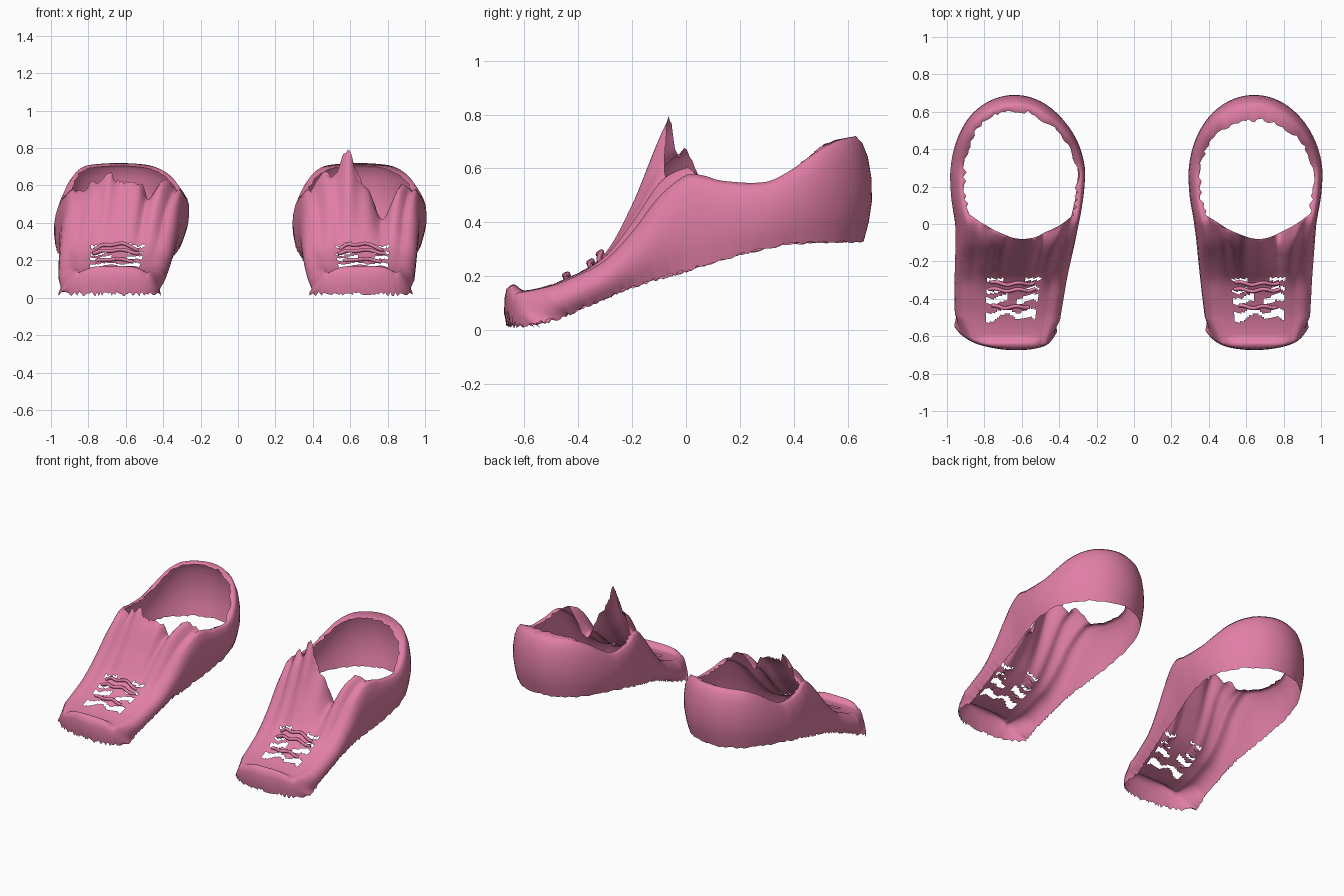
import bpy, bmesh, math, random

cube = bpy.data.objects.get("Cube")
if cube:
    bpy.data.objects.remove(cube)
random.seed(4)

pink = bpy.data.materials.new("rose_pink")
pink.use_nodes = True
colour = (0.75, 0.21, 0.38, 1)
pink.diffuse_color = colour
pink.node_tree.nodes["Principled BSDF"].inputs["Base Color"].default_value = colour

# Lengthwise curves as (y, value)
HALF_WIDTH = [(-.67, .255), (-.6, .268), (-.5, .281), (-.2, .307), (0, .325), (.14, .349), (.25, .358)]
BASE = [(-.67, .015), (-.5, .035), (-.4, .075), (-.2, .16), (0, .22), (.2, .28), (.4, .32), (.69, .33)]
RIM = [(-.67, .13), (-.5, .165), (-.4, .205), (-.3, .26), (-.2, .365), (-.1, .495), (0, .575),
       (.06, .575), (.13, .555), (.3, .55), (.4, .592), (.5, .655), (.6, .702), (.69, .72)]
CENTRE = [(-.67, .15), (-.64, .17), (-.6, .147), (-.45, .19), (-.3, .28), (-.2, .42), (-.08, .61), (.05, .65)]
# Wall profile as (inset, height fraction), base to rolled collar
WALL = [(.03, 0), (.012, .18), (0, .38), (.002, .6), (.015, .8), (.035, .93), (.06, 1), (.085, .96)]
LAST = len(WALL) - 1
JOIN = .05
HEEL_Y, HEEL_DEPTH = .25, .44
SHOULDER = .68


def clamp(v):
    return min(max(v, 0), 1)


def curve_at(table, y):
    """Smooth interpolation through a table."""
    y = min(max(y, table[0][0]), table[-1][0])
    n = len(table)
    slope = lambda a, b: (table[b][1] - table[a][1]) / (table[b][0] - table[a][0])
    for i in range(n - 1):
        (a, p), (b, q) = table[i], table[i + 1]
        if y <= b:
            d, t = b - a, (y - a) / (b - a)
            m = slope(max(i - 1, 0), i + 1) * d
            k = slope(i, min(i + 2, n - 1)) * d
            return (p + m * t * (1 - t) ** 2 + (q - p) * t * t * (3 - 2 * t)
                    - k * t * t * (1 - t))
    return table[-1][1]


def wall_point(y, k, back=0):
    """Inset and height of wall profile point k; the roll is fullest at toe and heel."""
    inset, f = WALL[k]
    low, high = curve_at(BASE, y), curve_at(RIM, y)
    return inset * (.65 + .35 * max(back * back, clamp((JOIN - y) / .2))), low + (high - low) * f


def toe_start(shoe, lateral):
    """Rounded, slightly skewed toe outline."""
    return -.665 + .05 * lateral ** 2 + .06 * lateral ** 8 + shoe["skew"] * lateral


def vamp_span(shoe, t):
    return toe_start(shoe, t * SHOULDER), -.08 + (JOIN + .08) * t * t


def bump(t, mid, width):
    return math.exp(-((t - mid) / width) ** 2)


def vamp_point(t, v, shoe):
    """Top panel: t runs across, v runs from toe to tongue edge."""
    start, end = vamp_span(shoe, t)
    y = start + (end - start) * v
    inset, edge = wall_point(y, LAST)
    width = curve_at(HALF_WIDTH, y)
    z = edge + (curve_at(CENTRE, y) - edge) * (1 - t ** 4)
    ramp = max(0, (v - .5) / .5) ** 2
    rise = max(0, (v - .4) / .6)
    # Grooves beside the tongue, ridges on the quarters
    z -= .035 * rise * (bump(t, .55, .14) + bump(t, -.55, .14))
    z += .025 * rise * (bump(t, .82, .13) + bump(t, -.82, .13)) * (1 - t ** 8)
    for place, spread, height in shoe["flaps"]:
        z += height * bump(t, place, spread) * ramp * (1 - t ** 8)
    mix = clamp(1 - v * 6)
    x = t * (width - inset * (1 - mix) - width * (1 - SHOULDER) * mix)
    return x + shift(shoe, y, z), y, z


def shift(shoe, y, z):
    """Sideways lean of the shoe, fading at the heel."""
    return shoe["lean"] * (z - .3) * (1 - clamp((y - .3) / .3)) + shoe["toe"] * clamp(-y / .5)


def is_lace_gap(t, y):
    """Slits between the laces."""
    a = abs(t)
    if a > .68:
        return False
    wave = .012 * math.sin(9 * t)
    low = -.49 - .05 * a
    return (low < y + wave < -.47 or (-.425 < y + wave < -.39 and a > .12)
            or (-.365 < y + wave < -.35 and a > .25) or (-.31 < y < -.295 and a > .3))


def add_grid(bm, rows, skip=None):
    verts = [[bm.verts.new(p) for p in row] for row in rows]
    for i in range(len(rows) - 1):
        for j in range(len(rows[0]) - 1):
            if skip and skip(i, j):
                continue
            bm.faces.new((verts[i][j], verts[i][j + 1], verts[i + 1][j + 1], verts[i + 1][j]))


def build_upper(name, shoe):
    bm = bmesh.new()
    count, across = 60, 40
    ts = [-1 + 2 * i / across for i in range(1, across)]
    columns = ([(-1, k) for k in range(LAST + 1)] + [(t, None) for t in ts]
               + [(1, LAST - k) for k in range(LAST + 1)])

    # Toe, quarters and tongue
    rows = []
    for r in range(count + 1):
        row, v = [], r / count
        for t, k in columns:
            if k is None:
                x, y, z = vamp_point(t, v, shoe)
                if r == count:
                    z += random.uniform(-.015, .015)
            else:
                lateral = 1 - (1 - SHOULDER) * k / LAST
                start = toe_start(shoe, t * lateral)
                y = start + (JOIN - start) * v
                inset, z = wall_point(y, k)
                width = curve_at(HALF_WIDTH, y)
                mix = clamp(1 - v * 6)
                x = t * (width - inset * (1 - mix) - width * (1 - lateral) * mix) + shift(shoe, y, z)
                if k == 0:
                    z += random.uniform(-.008, .008) * (r < count)
            row.append((x, y, z))
        rows.append(row)
    # Vertical front of the toe
    caps = []
    for f in (0, .35, .75):
        caps.append([(x, y - .01 * math.sin(f * math.pi),
                      z * f + (1 - f) * min(z, .02 + random.uniform(-.012, .012)))
                     for x, y, z in rows[0]])
    rows = caps + rows

    def gap(i, j):
        t, k = columns[j]
        return k is None and i > 3 and is_lace_gap(t, rows[i][j][1])

    add_grid(bm, rows, gap)

    # Heel wall: straight flank, round back, straight flank
    flank = [JOIN + (HEEL_Y - JOIN) * i / 10 for i in range(10)]
    path = [(curve_at(HALF_WIDTH, y), y, 1, 0) for y in flank]
    width = curve_at(HALF_WIDTH, HEEL_Y)
    for i in range(49):
        a = math.pi * i / 48
        path.append((width * math.cos(a), HEEL_Y + HEEL_DEPTH * math.sin(a), math.cos(a), math.sin(a)))
    path += [(-x, y, -1, 0) for x, y, _, _ in path[9::-1]]
    heel = []
    for i, (px, py, nx, ny) in enumerate(path):
        row = []
        for k in range(LAST + 1):
            inset, z = wall_point(py, k, ny)
            if k == LAST:
                inset += shoe["lip"] * ny * ny
            x = px - nx * inset + shift(shoe, py, z)
            y = py - ny * inset
            if 0 < i < len(path) - 1:
                if k == 0:
                    z += random.uniform(-.006, .006)
                elif k == LAST:
                    x -= nx * random.uniform(-.012, .012)
                    y -= ny * random.uniform(-.012, .012)
            row.append((x, y, z))
        heel.append(row)
    add_grid(bm, heel)

    bmesh.ops.remove_doubles(bm, verts=bm.verts, dist=.0008)
    bmesh.ops.recalc_face_normals(bm, faces=bm.faces)
    back = max(bm.faces, key=lambda f: f.calc_center_median().y)
    if back.normal.y < 0:
        bmesh.ops.reverse_faces(bm, faces=bm.faces)
    mesh = bpy.data.meshes.new(name)
    bm.to_mesh(mesh)
    bm.free()
    mesh.materials.append(pink)
    for p in mesh.polygons:
        p.use_smooth = True
    ob = bpy.data.objects.new(name, mesh)
    bpy.context.collection.objects.link(ob)
    ob.location.x = shoe["centre"]


def build_laces(name, shoe):
    """Rough lace strands lying across the slits."""
    data = bpy.data.curves.new(name, "CURVE")
    data.dimensions = "3D"
    data.bevel_depth = .01
    data.bevel_resolution = 2
    for y0, reach, lift in ((-.445, .5, .014), (-.355, .6, .016), (-.32, .55, .024)):
        spline = data.splines.new("POLY")
        spline.points.add(16)
        for i, point in enumerate(spline.points):
            t = reach * (i / 8 - 1)
            y = y0 + .02 * t * t + .006 * math.sin(11 * t)
            start, end = vamp_span(shoe, t)
            x, y, z = vamp_point(t, (y - start) / (end - start), shoe)
            point.co = (x, y, z + lift * (1 - (t / reach) ** 2), 1)
    data.materials.append(pink)
    ob = bpy.data.objects.new(name, data)
    bpy.context.collection.objects.link(ob)
    ob.location.x = shoe["centre"]


# Tongue flaps as (place across, width, height)
shoes = {
    "right": dict(centre=-.638, lean=.14, toe=-.008, skew=-.014, lip=0,
                  flaps=[(-.45, .15, .07), (.5, .13, -.07), (-.85, .1, -.07)]),
    "left": dict(centre=.643, lean=.06, toe=.03, skew=.008, lip=.05,
                 flaps=[(-.38, .22, .17), (-.85, .15, .05), (.47, .25, -.2)]),
}
for side, shoe in shoes.items():
    build_upper(side + "_shoe_upper", shoe)
    build_laces(side + "_shoe_laces", shoe)
